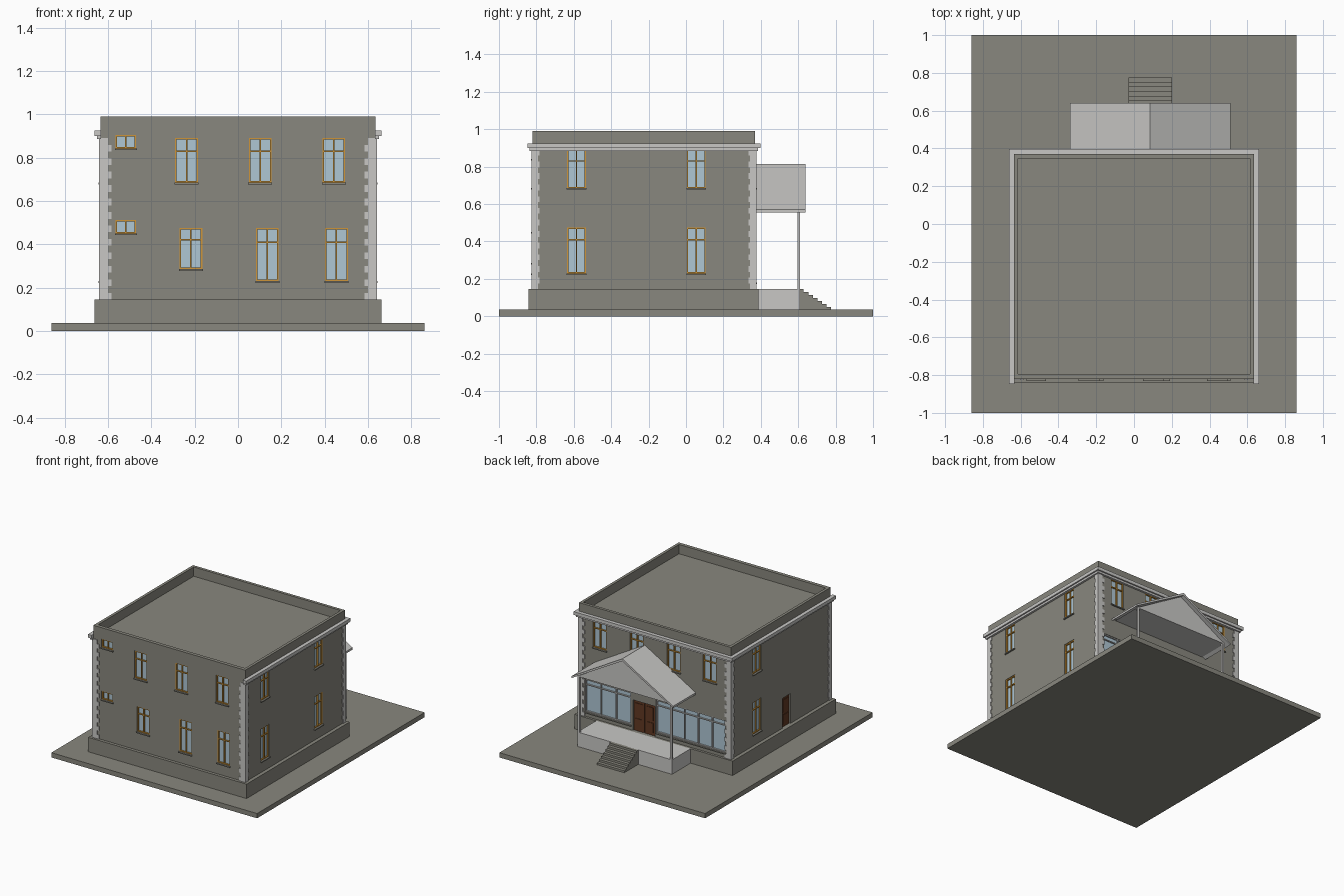
import bpy, bmesh
from mathutils import Vector

if "Cube" in bpy.data.objects:
    bpy.data.objects.remove(bpy.data.objects["Cube"])


def material(name, rgb):
    m = bpy.data.materials.new(name)
    m.diffuse_color = (*rgb, 1)
    m.use_nodes = True
    m.node_tree.nodes["Principled BSDF"].inputs["Base Color"].default_value = m.diffuse_color
    return m


WALL = material("warm grey", (0.25, 0.245, 0.21))
TRIM = material("light stone", (0.58, 0.575, 0.56))
GLASS = material("pale blue glass", (0.43, 0.57, 0.66))
FRAME = material("orange wood", (0.62, 0.30, 0.04))
DOOR = material("dark brown wood", (0.12, 0.04, 0.016))

# wall planes
X, Y0, Y1 = 0.635, -0.82, 0.37


def make(name, mat, boxes=(), prisms=()):
    """One object from (x0,x1,y0,y1,z0,z1) boxes and (xz profile, y0, y1) prisms."""
    bm = bmesh.new()
    for x0, x1, y0, y1, z0, z1 in boxes:
        vs = bmesh.ops.create_cube(bm, size=1)["verts"]
        for v in vs:
            v.co = Vector(((x0 + x1) / 2 + v.co.x * (x1 - x0),
                           (y0 + y1) / 2 + v.co.y * (y1 - y0),
                           (z0 + z1) / 2 + v.co.z * (z1 - z0)))
    for profile, y0, y1 in prisms:
        f = bm.faces.new([bm.verts.new((x, y0, z)) for x, z in profile])
        ext = bmesh.ops.extrude_face_region(bm, geom=[f])["geom"]
        bmesh.ops.translate(bm, vec=(0, y1 - y0, 0),
                            verts=[g for g in ext if isinstance(g, bmesh.types.BMVert)])
    bmesh.ops.recalc_face_normals(bm, faces=bm.faces)
    me = bpy.data.meshes.new(name)
    bm.to_mesh(me)
    bm.free()
    me.materials.append(mat)
    ob = bpy.data.objects.new(name, me)
    bpy.context.collection.objects.link(ob)
    return ob


def on_wall(side, u0, u1, z0, z1, d0, d1):
    """Box on a wall; d is distance outwards from the wall plane."""
    if side == "front":
        return (u0, u1, Y0 - d1, Y0 - d0, z0, z1)
    if side == "back":
        return (u0, u1, Y1 + d0, Y1 + d1, z0, z1)
    if side == "right":
        return (X + d0, X + d1, u0, u1, z0, z1)
    return (-X - d1, -X - d0, u0, u1, z0, z1)


cuts, glass, frames, shop_frames, sills, doors = [], [], [], [], [], []


def opening(side, u0, u1, z0, z1):
    cuts.append(on_wall(side, u0, u1, z0, z1, -0.02, 0.03))


def window(side, u0, u1, z0, z1, panes=2, transom=None, out=frames, t=0.007):
    opening(side, u0, u1, z0, z1)
    glass.append(on_wall(side, u0, u1, z0, z1, -0.022, -0.014))

    def bar(a, b, c, d):
        out.append(on_wall(side, a, b, c, d, -0.02, -0.004))
    bar(u0, u0 + t, z0, z1)
    bar(u1 - t, u1, z0, z1)
    bar(u0 + t, u1 - t, z0, z0 + t)
    bar(u0 + t, u1 - t, z1 - t, z1)
    for i in range(1, panes):
        u = u0 + (u1 - u0) * i / panes
        bar(u - t / 2, u + t / 2, z0 + t, z1 - t)
    if transom:
        bar(u0 + t, u1 - t, transom - t / 2, transom + t / 2)
    sills.append(on_wall(side, u0 - 0.003, u1 + 0.003, z0 - 0.008, z0, -0.005, 0.01))


def door(side, u0, u1, z0, z1, leaves):
    opening(side, u0, u1, z0, z1)
    w = (u1 - u0) / leaves
    for i in range(leaves):
        a, b = u0 + i * w + 0.002, u0 + (i + 1) * w - 0.002
        doors.append(on_wall(side, a, b, z0, z1, -0.022, -0.01))
        m = z0 + (z1 - z0) * 0.45
        for c, d in ((z0 + 0.02, m - 0.01), (m + 0.01, z1 - 0.02)):
            doors.append(on_wall(side, a + 0.015, b - 0.015, c, d, -0.012, -0.006))


# front windows
for z0, z1 in ((0.45, 0.512), (0.842, 0.905)):
    window("front", -0.565, -0.47, z0, z1)
for u in (-0.29, 0.05, 0.39):
    window("front", u, u + 0.105, 0.685, 0.89, transom=0.83)
window("front", -0.27, -0.165, 0.285, 0.475, transom=0.42)
for u in (0.083, 0.402):
    window("front", u, u + 0.105, 0.23, 0.475, transom=0.41)
# side windows and side door
for side, spots in (("right", (-0.635, 0.005)), ("left", (0.01,))):
    for u in spots:
        window(side, u, u + 0.1, 0.23, 0.475, transom=0.41)
        window(side, u, u + 0.1, 0.685, 0.89, transom=0.83)
door("left", -0.34, -0.243, 0.145, 0.37, 1)
# back windows, shop glazing and entrance
for u in (-0.515, -0.213, 0.096, 0.405):
    window("back", u, u + 0.113, 0.685, 0.89, transom=0.83)
window("back", 0.2, 0.585, 0.18, 0.425, 3, 0.385, shop_frames)
window("back", -0.59, -0.01, 0.18, 0.425, 5, 0.385, shop_frames)
door("back", 0.002, 0.185, 0.145, 0.375, 2)

# walls with recessed openings and sunken flat roof
walls = make("walls", WALL, [(-X, X, Y0, Y1, 0.1, 0.99)])
cuts.append((-X + 0.021, X - 0.021, Y0 + 0.027, Y1 - 0.022, 0.92, 1.1))
cutter = make("opening_cutter", WALL, cuts)
cutter.hide_render = True
mod = walls.modifiers.new("openings", "BOOLEAN")
mod.operation, mod.solver, mod.object = "DIFFERENCE", "EXACT", cutter
bpy.context.view_layer.objects.active = walls
bpy.ops.object.modifier_apply(modifier="openings")
bpy.data.objects.remove(cutter)

make("window_glass", GLASS, glass)
make("window_frames", FRAME, frames)
make("shop_window_frames", TRIM, shop_frames)
make("window_sills", WALL, sills)
make("doors", DOOR, doors)

# ground slab and plinth
make("ground_slab", WALL, [(-0.86, 0.86, -1, 1, 0, 0.036)])
make("plinth", WALL, [(-0.662, 0.662, -0.843, 0.388, 0.03, 0.145)])

# cornice along both sides and the back
cornice = []
for p, z0, z1 in ((0.027, 0.9, 0.925), (0.016, 0.885, 0.9)):
    cornice += [(X - 0.002, X + p, Y0 - p, Y1 + p, z0, z1),
                (-X - p, -X + 0.002, Y0 - p, Y1 + p, z0, z1),
                (-X, X, Y1 - 0.002, Y1 + p, z0, z1)]
make("cornice", TRIM, cornice)

# toothed corner stones
stones, rows = [], 24
h = (0.89 - 0.145) / rows
for i in range(rows):
    w, d = ((0.05, 0.028), (0.034, 0.036))[i % 2]
    z = 0.145 + i * h
    for xa, xb in ((-X - 0.006, -X + w), (X - w, X + 0.006)):
        for ya, yb in ((Y0 - 0.006, Y0 + d), (Y1 - d, Y1 + 0.006)):
            stones.append((xa, xb, ya, yb, z, z + h))
make("corner_stones", TRIM, stones)

# porch: platform, posts, gable and pitched roof
make("porch_platform", TRIM, [(-0.31, 0.48, 0.38, 0.61, 0.03, 0.145)])
make("porch_posts", TRIM, [(x, x + 0.015, 0.595, 0.61, 0.14, 0.575) for x in (-0.308, 0.463)])
make("porch_gable", TRIM, prisms=[([(-0.31, 0.565), (0.48, 0.565), (0.085, 0.798)], Y1 - 0.005, 0.61)])
make("porch_roof", TRIM, prisms=[([(-0.34, 0.57), (0.085, 0.815), (0.51, 0.57),
                                   (0.51, 0.555), (0.085, 0.797), (-0.34, 0.555)], Y1 - 0.005, 0.64)])

# porch steps
n, y, dy = 7, 0.605, 0.0245
make("porch_steps", WALL, [(-0.028, 0.2, y + i * dy, y + (i + 1) * dy, 0.03, 0.145 - i * 0.0157)
                           for i in range(n)])
